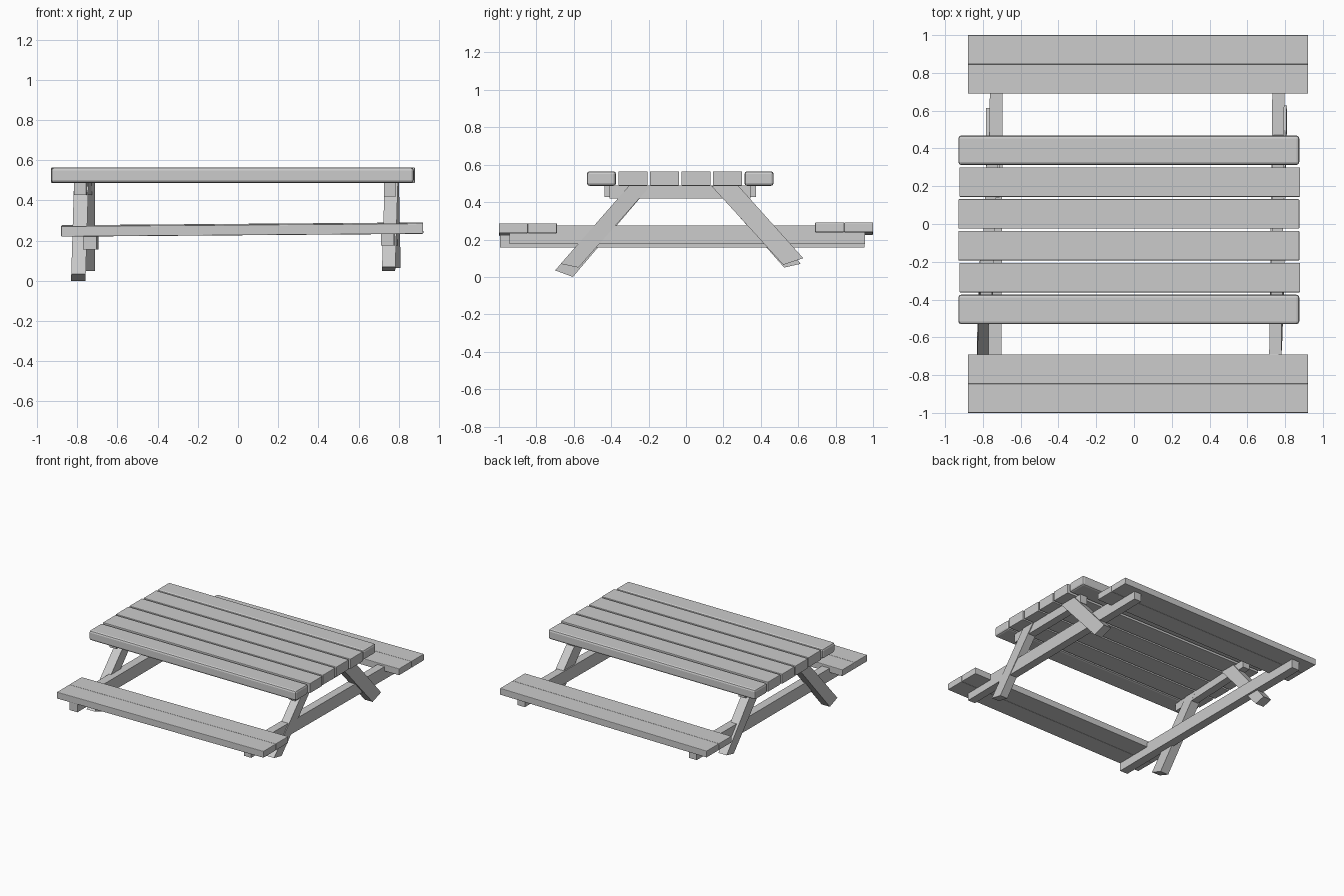
import bpy, bmesh
from math import atan2
from mathutils import Vector

if "Cube" in bpy.data.objects:
    bpy.data.objects.remove(bpy.data.objects["Cube"])


def finish(bm, name, bevel=0.0, segments=2):
    bmesh.ops.recalc_face_normals(bm, faces=bm.faces)
    mesh = bpy.data.meshes.new(name)
    bm.to_mesh(mesh)
    bm.free()
    obj = bpy.data.objects.new(name, mesh)
    bpy.context.collection.objects.link(obj)
    if bevel:
        mod = obj.modifiers.new("edge_rounding", "BEVEL")
        mod.width = bevel
        mod.segments = segments
    return obj


def plank(name, x, y, z, bevel=0.003, tilt=0.0):
    """Board spanning the x, y and z ranges, optionally tilted along its length."""
    bm = bmesh.new()
    bmesh.ops.create_cube(bm, size=1)
    size = Vector((x[1] - x[0], y[1] - y[0], z[1] - z[0]))
    for v in bm.verts:
        v.co = v.co * size
    obj = finish(bm, name, bevel)
    obj.location = [(r[0] + r[1]) / 2 for r in (x, y, z)]
    obj.rotation_euler.y = -tilt
    return obj


def timber(name, profile, x, half, lean=0.0, skew=0.0):
    """Side profile (y, z) extruded along x; lean shifts x by height, skew by depth."""
    bm = bmesh.new()
    rings = [[bm.verts.new((x + s * half + lean * z + skew * y, y, z))
              for y, z in profile] for s in (-1, 1)]
    bm.faces.new(rings[0])
    bm.faces.new(rings[1][::-1])
    n = len(profile)
    for i in range(n):
        j = (i + 1) % n
        bm.faces.new((rings[0][i], rings[0][j], rings[1][j], rings[1][i]))
    return finish(bm, name)


def beam(name, y0, y1, z0, z1, x, half, skew):
    return timber(name, [(y0, z0), (y1, z0), (y1, z1), (y0, z1)], x, half, 0, skew)


# table top: six planks, the outer two with rounder edges
for i in range(6):
    y = -0.53 + i * 0.1685
    dx = 0.005 if i in (1, 4) else 0.0
    outer = i in (0, 5)
    plank(f"top_plank_{i + 1}", (-0.93 + dx, 0.875 + dx), (y, y + 0.156),
          (0.487, 0.565), 0.015 if outer else 0.004)

# benches: two close-fitting planks each, rising slightly to the right
tilt = atan2(0.014, 1.8)
for name, y0, z in (("front_bench", -1.0, 0.253), ("back_bench", 0.69, 0.258)):
    for k in range(2):
        a = y0 + k * 0.155
        plank(f"{name}_plank_{k + 1}", (-0.88, 0.922), (a, a + 0.155),
              (z - 0.026, z + 0.026), 0.004, tilt)

# long beams carrying the benches
beam("left_bench_beam", -0.995, 0.955, 0.157, 0.255, -0.733, 0.034, 0.005)
beam("right_bench_beam", -0.945, 0.958, 0.175, 0.275, 0.756, 0.032, 0.012)

# short beams under the table top
beam("left_top_beam", -0.435, 0.375, 0.427, 0.49, -0.766, 0.03, 0.045)
beam("right_top_beam", -0.41, 0.345, 0.42, 0.49, 0.76, 0.03, 0.01)

# splayed legs
timber("front_left_leg", [(-0.70, 0.035), (-0.605, 0.0), (-0.19, 0.487), (-0.305, 0.487)],
       -0.795, 0.036, 0.03)
timber("front_right_leg", [(-0.67, 0.07), (-0.575, 0.05), (-0.19, 0.487), (-0.305, 0.487)],
       0.748, 0.033, 0.03)
timber("back_left_leg", [(0.525, 0.05), (0.613, 0.07), (0.27, 0.487), (0.14, 0.487)],
       -0.748, 0.036)
timber("back_right_leg", [(0.52, 0.065), (0.627, 0.10), (0.28, 0.487), (0.135, 0.487)],
       0.777, 0.034, -0.02)
